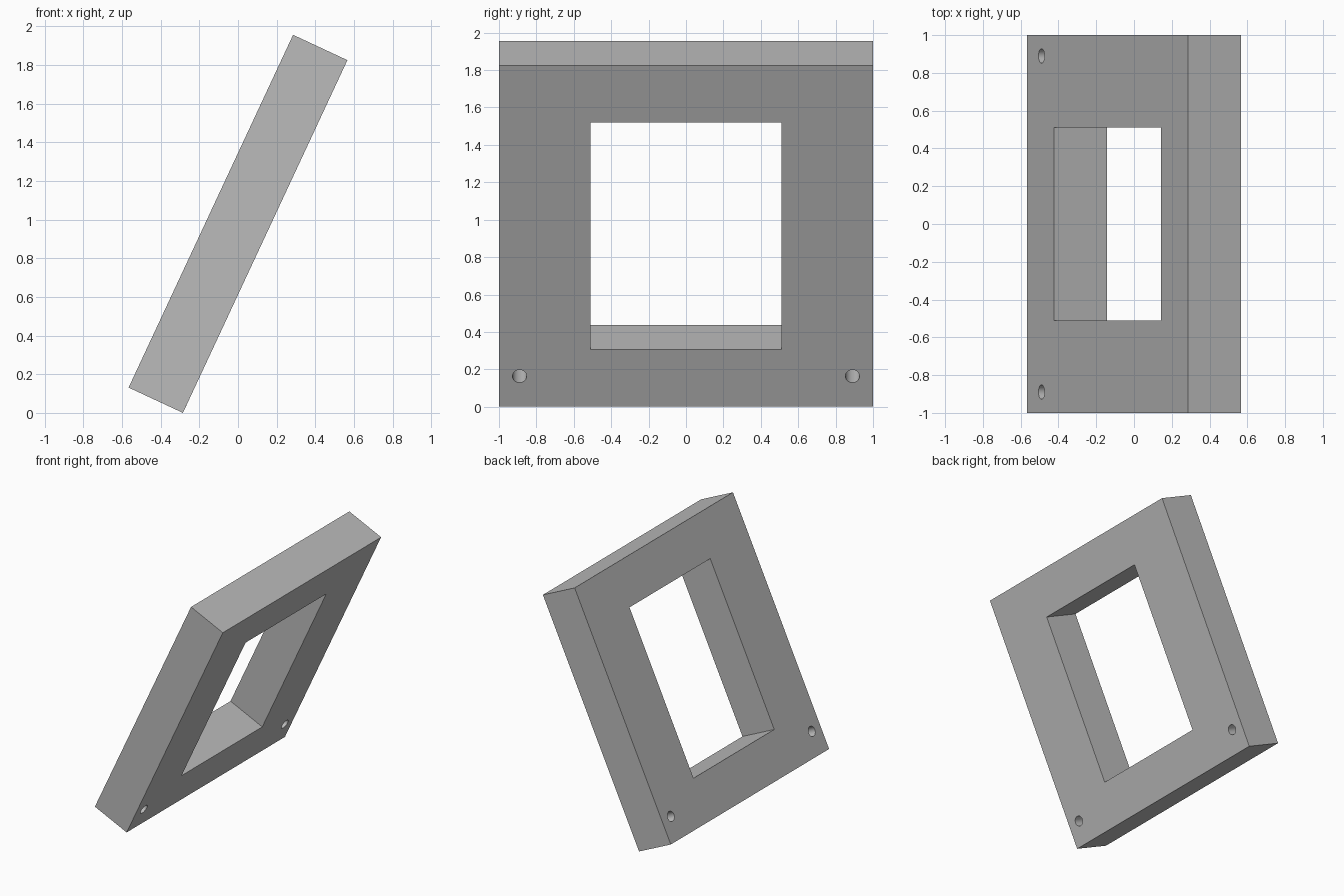
import bpy
from math import radians, sin, cos

cube = bpy.data.objects.get("Cube")
if cube:
    bpy.data.objects.remove(cube, do_unlink=True)

# Overall sizes of the leaning slab
TILT = radians(25)
WIDTH, LENGTH, THICK = 2.0, 2.013, 0.31
WINDOW = (1.02, 1.34)
HOLE_RADIUS, HOLE_Y, HOLE_UP = 0.038, 0.89, 0.18

grey = bpy.data.materials.new("plain grey")
grey.use_nodes = True
colour = (0.5, 0.5, 0.5, 1)
grey.diffuse_color = colour
grey.node_tree.nodes["Principled BSDF"].inputs["Base Color"].default_value = colour


def box(name, size):
    bpy.ops.mesh.primitive_cube_add(size=1)
    ob = bpy.context.object
    ob.name = name
    ob.scale = size
    bpy.ops.object.transform_apply(location=False, rotation=False, scale=True)
    ob.data.materials.append(grey)
    return ob


def cut(target, cutter):
    """Subtract the cutter from the target, then discard the cutter."""
    cutter.hide_render = True
    mod = target.modifiers.new("cut", 'BOOLEAN')
    mod.operation = 'DIFFERENCE'
    mod.solver = 'EXACT'
    mod.object = cutter
    bpy.ops.object.select_all(action='DESELECT')
    bpy.context.view_layer.objects.active = target
    target.select_set(True)
    bpy.ops.object.modifier_apply(modifier=mod.name)
    bpy.data.objects.remove(cutter, do_unlink=True)


# Slab with a central window
frame = box("tilted_frame", (THICK, WIDTH, LENGTH))
cut(frame, box("window_cutter", (THICK * 2, *WINDOW)))

# Two mounting holes near the bottom corners
for side in (-1, 1):
    bpy.ops.mesh.primitive_cylinder_add(
        vertices=32, radius=HOLE_RADIUS, depth=THICK * 2,
        location=(0, side * HOLE_Y, HOLE_UP - LENGTH / 2),
        rotation=(0, radians(90), 0))
    hole = bpy.context.object
    hole.name = "hole_cutter"
    hole.data.materials.append(grey)
    cut(frame, hole)

# Smooth hole walls, sharp frame edges
bpy.ops.object.shade_smooth_by_angle(angle=radians(30))

# Lean the frame and rest its lower edge on the ground
frame.rotation_euler = (0, TILT, 0)
frame.location.z = (LENGTH * cos(TILT) + THICK * sin(TILT)) / 2
